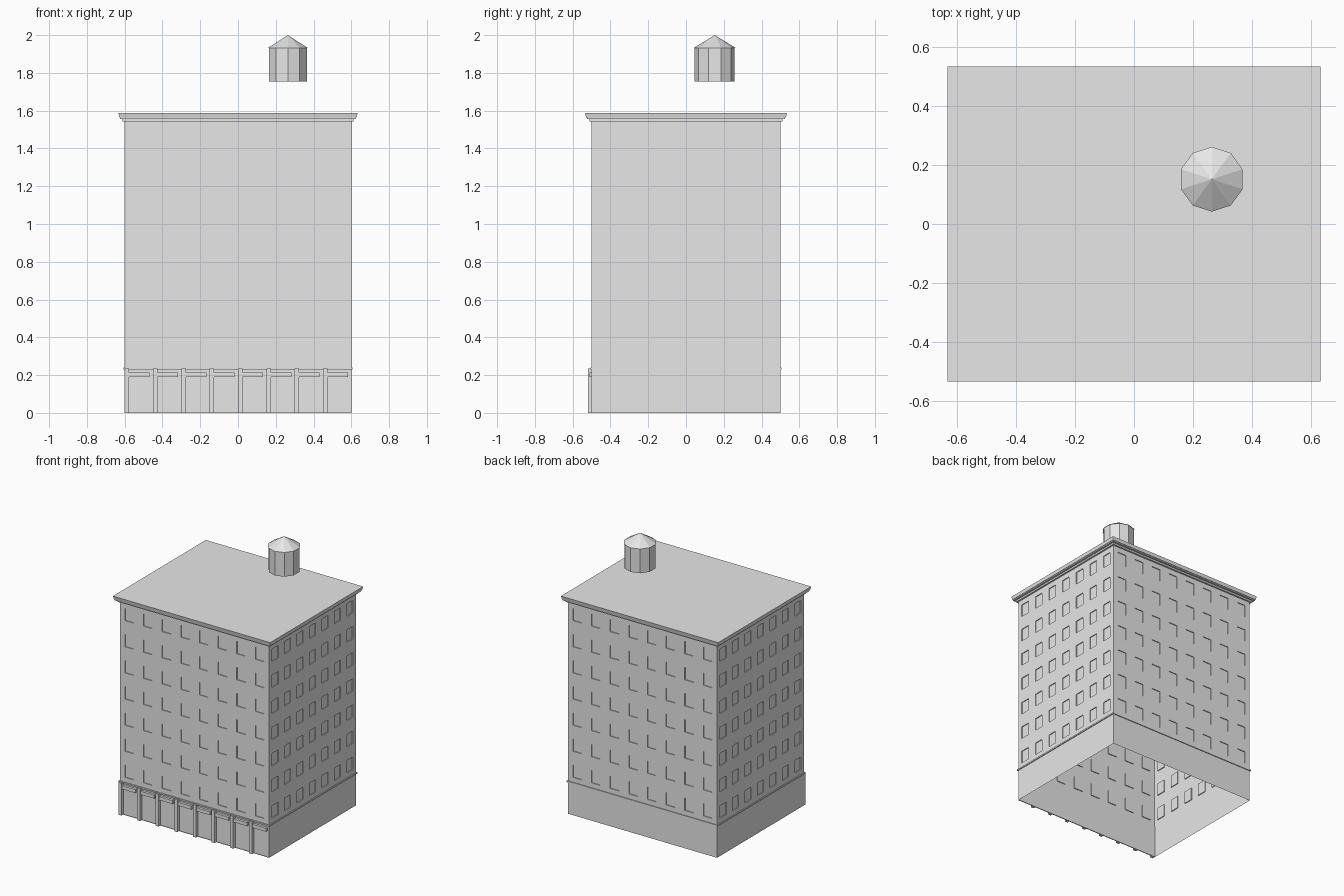
import bpy, bmesh, math
from mathutils import Vector

cube = bpy.data.objects.get("Cube")
if cube:
    bpy.data.objects.remove(cube)

grey = bpy.data.materials.new("light_grey")
grey.use_nodes = True
COLOUR = (0.8, 0.8, 0.8, 1)
grey.diffuse_color = COLOUR
grey.node_tree.nodes["Principled BSDF"].inputs["Base Color"].default_value = COLOUR

HX, HY = 0.6, 0.5            # half width and depth of the walls
WALL_TOP, BASE_TOP = 1.55, 0.235
FLOORS, PITCH = 7, 0.19
WIN_W, WIN_H, WIN_Z = 0.07, 0.09, 0.275
RECESS = 0.006
BAYS, BAY = 8, 0.15


def finish(name, bm):
    bmesh.ops.remove_doubles(bm, verts=bm.verts, dist=1e-5)
    mesh = bpy.data.meshes.new(name)
    bm.to_mesh(mesh)
    bm.free()
    mesh.materials.append(grey)
    obj = bpy.data.objects.new(name, mesh)
    bpy.context.collection.objects.link(obj)
    return obj


def add_box(bm, x, y, z):
    """Box between the (low, high) pairs x, y and z."""
    made = bmesh.ops.create_cube(bm, size=1)["verts"]
    for v in made:
        v.co = [(a + b) / 2 + c * (b - a) for (a, b), c in zip((x, y, z), v.co)]


def add_wall(bm, half, dist, angle, columns, shopfront):
    """Wall of window cells; window cells are set back with reveals."""
    direction = Vector((math.cos(angle), math.sin(angle), 0))
    inward = Vector((-math.sin(angle), math.cos(angle), 0))

    def point(u, z, depth=0):
        return direction * u + inward * (depth - dist) + Vector((0, 0, z))

    def quad(*points):
        bm.faces.new([bm.verts.new(p) for p in points])

    def cell(u0, u1, z0, z1, depth=0):
        rim = [(u0, z0), (u1, z0), (u1, z1), (u0, z1)]
        quad(*[point(u, z, depth) for u, z in rim])
        if depth:
            for a, b in zip(rim, rim[1:] + rim[:1]):
                quad(point(*a), point(*b), point(*b, depth), point(*a, depth))

    step = 2 * half / columns
    us, zs = [-half], [BASE_TOP]
    for i in range(columns):
        centre = -half + step * (i + 0.5)
        us += [centre - WIN_W / 2, centre + WIN_W / 2]
    for i in range(FLOORS):
        zs += [WIN_Z + PITCH * i, WIN_Z + PITCH * i + WIN_H]
    us.append(half)
    zs.append(WALL_TOP)
    cell(-half, half, 0, BASE_TOP, RECESS if shopfront else 0)
    for i in range(len(us) - 1):
        for j in range(len(zs) - 1):
            cell(us[i], us[i + 1], zs[j], zs[j + 1], RECESS if i % 2 and j % 2 else 0)


# Walls, open at the bottom
bm = bmesh.new()
for k in range(4):
    long_side = k % 2 == 0
    add_wall(bm, HX if long_side else HY, HY if long_side else HX,
             k * math.pi / 2, BAYS if long_side else 7, k == 0)
finish("walls", bm)

# Thin course above the ground floor, as a ring of four strips
bm = bmesh.new()
lip, band = 0.006, (0.23, 0.24)
for s in (-1, 1):
    add_box(bm, (-HX - lip, HX + lip), sorted((s * HY, s * (HY + lip))), band)
    add_box(bm, sorted((s * HX, s * (HX + lip))), (-HY, HY), band)
finish("string_course", bm)

# Stepped cornice and flat roof
bm = bmesh.new()
for overhang, low, high in ((0.012, 1.543, 1.555), (0.025, 1.555, 1.563)):
    add_box(bm, (-HX - overhang, HX + overhang), (-HY - overhang, HY + overhang), (low, high))
finish("cornice", bm)

bm = bmesh.new()
add_box(bm, (-HX - 0.033, HX + 0.033), (-HY - 0.034, HY + 0.034), (1.563, 1.587))
for v in bm.verts:
    if v.co.z < 1.57:
        v.co.x *= 0.992
        v.co.y *= 0.99
finish("roof_slab", bm)

# Shopfront pilasters and sign boards
pilasters, signs = bmesh.new(), bmesh.new()
for i in range(BAYS):
    x = -HX + BAY * i
    add_box(pilasters, (x, x + 0.024), (-HY - 0.018, -HY + RECESS), (0, 0.235))
    add_box(signs, (x + 0.024, x + 0.132), (-HY - 0.012, -HY + RECESS), (0.19, 0.215))
finish("pilasters", pilasters)
finish("sign_boards", signs)

# Water tank with a pointed lid
for name, r_low, r_high, low, high in (("water_tank", 0.106, 0.106, 1.755, 1.935),
                                       ("tank_lid", 0.11, 0, 1.933, 2.0)):
    bm = bmesh.new()
    bmesh.ops.create_cone(bm, cap_ends=True, segments=10, radius1=r_low,
                          radius2=r_high, depth=high - low)
    verts = list(bm.verts)
    # Turn a corner toward the back
    top = max(verts, key=lambda v: v.co.x + v.co.y * 0.01)
    turn = math.pi / 2 - math.atan2(top.co.y, top.co.x)
    for v in verts:
        x, y = v.co.x, v.co.y
        v.co.x = x * math.cos(turn) - y * math.sin(turn) + 0.264
        v.co.y = x * math.sin(turn) + y * math.cos(turn) + 0.152
        v.co.z += (low + high) / 2
    finish(name, bm)
